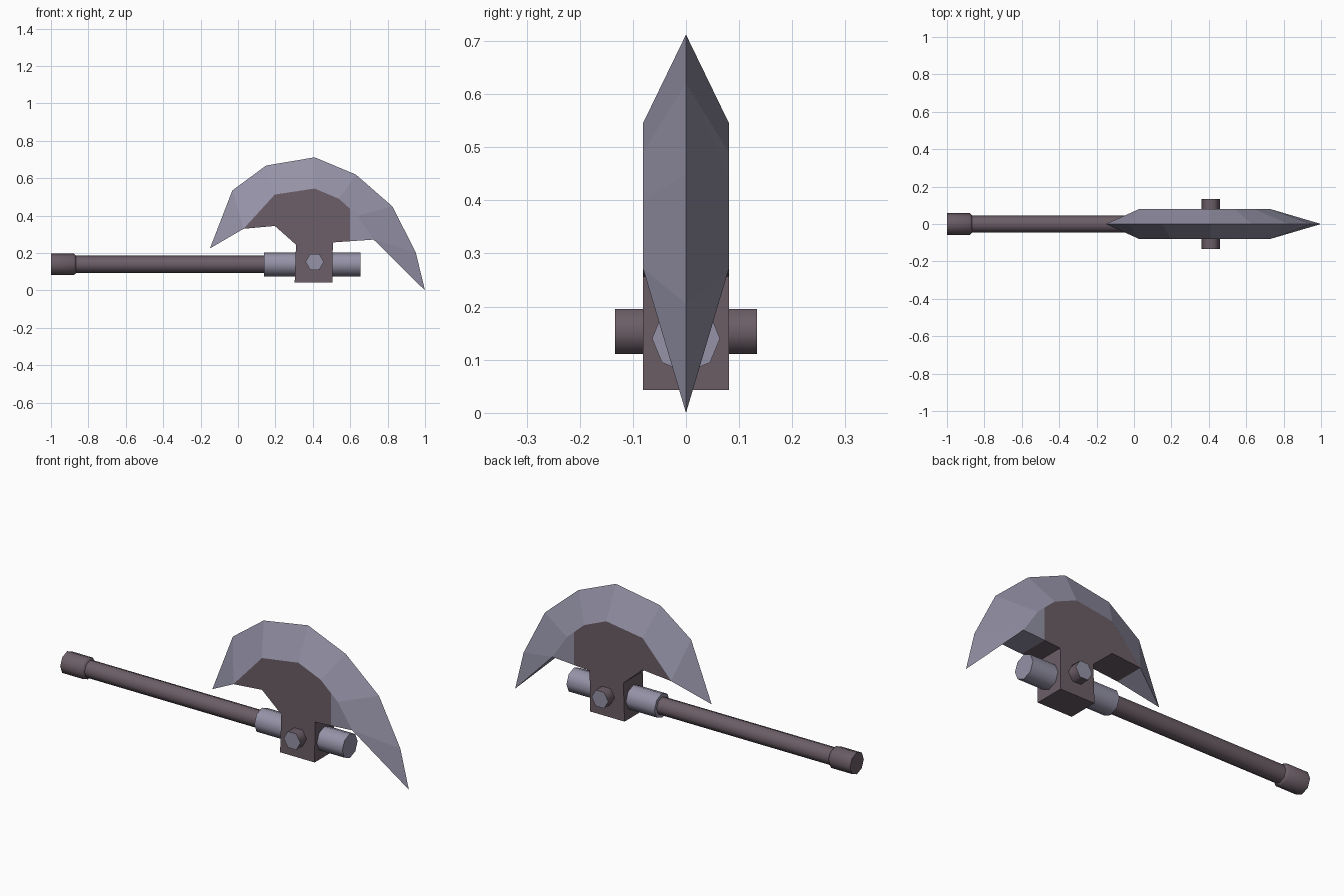
import bpy, bmesh, math
from mathutils import Matrix, Vector

if "Cube" in bpy.data.objects:
    bpy.data.objects.remove(bpy.data.objects["Cube"])


def material(name, rgb):
    m = bpy.data.materials.new(name)
    m.diffuse_color = (*rgb, 1)
    m.use_nodes = True
    m.node_tree.nodes["Principled BSDF"].inputs["Base Color"].default_value = m.diffuse_color
    return m


STEEL = material("grey steel", (0.30, 0.29, 0.385))
BROWN = material("dark brown", (0.150, 0.112, 0.135))


def finish(name, bm, smooth=None):
    bmesh.ops.recalc_face_normals(bm, faces=bm.faces)
    me = bpy.data.meshes.new(name)
    bm.to_mesh(me)
    bm.free()
    me.materials.append(STEEL)
    me.materials.append(BROWN)
    ob = bpy.data.objects.new(name, me)
    bpy.context.collection.objects.link(ob)
    if smooth:
        bpy.ops.object.select_all(action='DESELECT')
        ob.select_set(True)
        bpy.context.view_layer.objects.active = ob
        bpy.ops.object.shade_smooth_by_angle(angle=math.radians(smooth))
    return ob


def turned(name, rings, sides, centre, along, color, cap_color, phase=0.0):
    """Lathe rings of (position, radius) along the X or Y axis."""
    bm = bmesh.new()
    loops = []
    for pos, r in rings:
        loop = []
        for i in range(sides):
            a = phase + 2 * math.pi * i / sides
            u, w = r * math.cos(a), r * math.sin(a)
            p = (pos, u, w) if along == 'X' else (u, pos, w)
            loop.append(bm.verts.new(Vector(p) + Vector(centre)))
        loops.append(loop)
    for a, b in zip(loops, loops[1:]):
        for i in range(sides):
            j = (i + 1) % sides
            bm.faces.new((a[i], a[j], b[j], b[i])).material_index = color
    for cap in (loops[0], loops[-1]):
        bm.faces.new(cap).material_index = cap_color
    return finish(name, bm, 62)


# Axe head: sharp outer edge at y = 0, flat cheeks at y = +-T
T = 0.081
edge = [(-0.15, 0.225), (-0.03, 0.535), (0.15, 0.668), (0.41, 0.712),
        (0.63, 0.62), (0.825, 0.45), (0.95, 0.205), (1.0, 0.0)]
ridge = [(0.03, 0.33), (0.197, 0.513), (0.41, 0.545), (0.54, 0.49),
         (0.64, 0.40), (0.725, 0.272)]
neck = [(0.507, 0.257), (0.505, 0.043), (0.303, 0.043), (0.31, 0.245), (0.197, 0.345)]

bm = bmesh.new()
rim = [bm.verts.new((x, 0, z)) for x, z in edge]
sides = []
for y in (-T, T):
    cheek = [bm.verts.new((x, y, z)) for x, z in ridge + neck]
    sides.append(cheek)
    bm.faces.new(cheek)
    # bevel from cheek to cutting edge
    bm.faces.new((rim[0], rim[1], cheek[0]))
    for i in range(5):
        bm.faces.new((cheek[i], rim[i + 1], rim[i + 2], cheek[i + 1]))
    bm.faces.new((rim[6], rim[7], cheek[5]))
a, b = sides
n = len(a)
for i in range(5, n):
    j = (i + 1) % n
    bm.faces.new((a[i], a[j], b[j], b[i]))
bm.faces.new((rim[0], a[0], b[0]))
bm.faces.new((rim[7], a[5], b[5]))
# brown covers the cheeks and underside up to x = 0.6
bmesh.ops.bisect_plane(bm, geom=bm.verts[:] + bm.edges[:] + bm.faces[:],
                       plane_co=(0.6, 0, 0), plane_no=(1, 0, 0))
for f in bm.faces:
    on_cheek = all(abs(abs(v.co.y) - T) < 1e-4 for v in f.verts)
    if on_cheek and f.calc_center_median().x < 0.6:
        f.material_index = 1
finish("axe_head", bm)

# Handle parts
C = (0, 0, 0.14)
turned("handle_rod", [(-0.88, 0.046), (0.16, 0.046)], 8, C, 'X', 1, 1)
turned("handle_pommel", [(-1.0, 0.058), (-0.878, 0.058), (-0.866, 0.047)], 8, C, 'X', 1, 1)
turned("head_socket", [(0.14, 0.064), (0.655, 0.064)], 8, C, 'X', 0, 0)

# Hexagonal cross bolt with steel ends
turned("cross_bolt", [(-0.134, 0.049), (0.134, 0.049)], 6, (0.41, 0, 0.153), 'Y', 1, 0)
